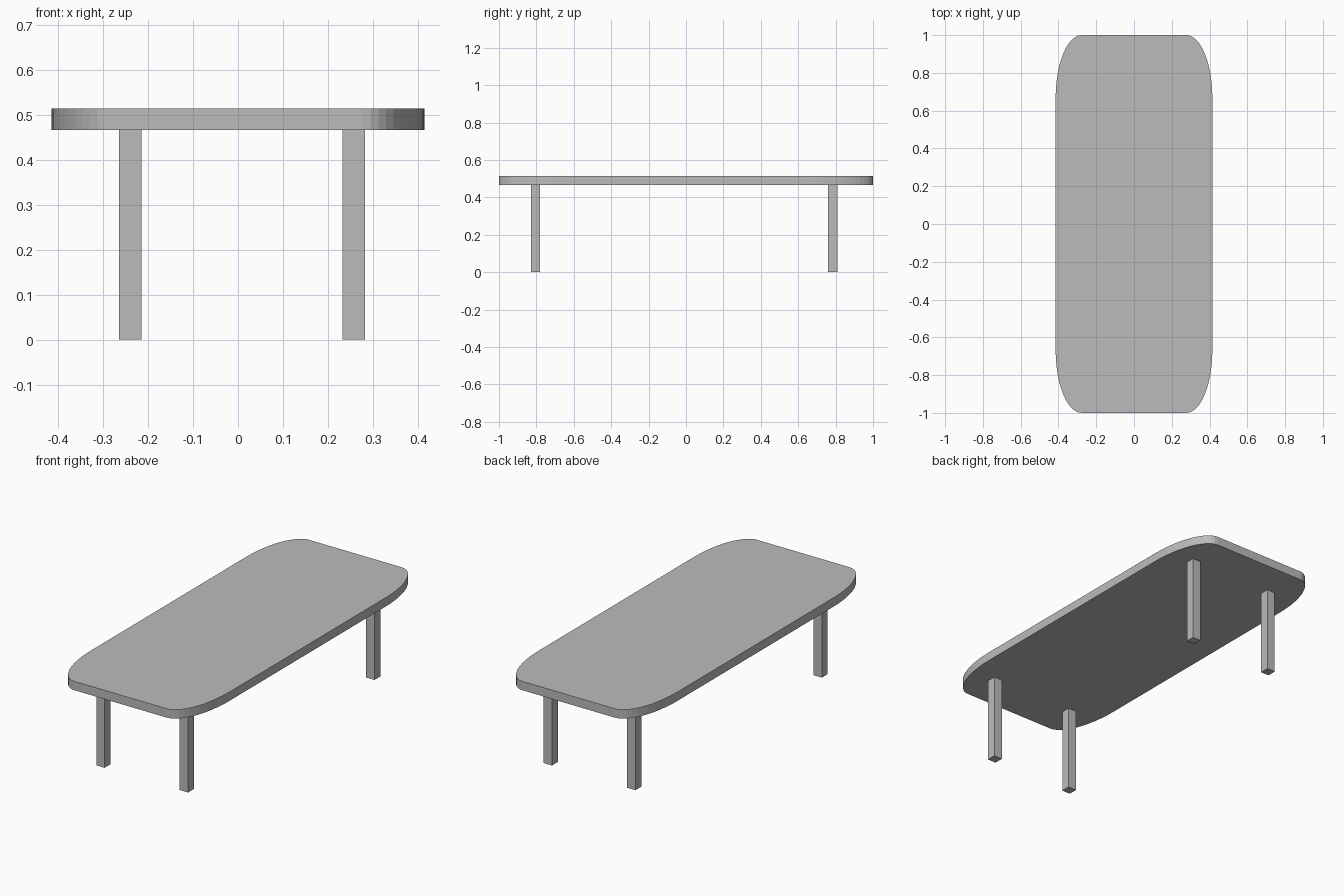
import bpy, bmesh, math

if "Cube" in bpy.data.objects:
    bpy.data.objects.remove(bpy.data.objects["Cube"])

grey = bpy.data.materials.new("plain grey")
grey.diffuse_color = (0.5, 0.5, 0.5, 1)
grey.use_nodes = True
grey.node_tree.nodes["Principled BSDF"].inputs["Base Color"].default_value = grey.diffuse_color


def add_object(name, bm):
    bmesh.ops.recalc_face_normals(bm, faces=bm.faces)
    mesh = bpy.data.meshes.new(name)
    bm.to_mesh(mesh)
    bm.free()
    mesh.materials.append(grey)
    obj = bpy.data.objects.new(name, mesh)
    bpy.context.collection.objects.link(obj)
    return obj


def extruded(name, outline, z0, z1):
    bm = bmesh.new()
    face = bm.faces.new([bm.verts.new((x, y, z0)) for x, y in outline])
    top = bmesh.ops.extrude_face_region(bm, geom=[face], use_keep_orig=True)
    verts = [v for v in top["geom"] if isinstance(v, bmesh.types.BMVert)]
    bmesh.ops.translate(bm, verts=verts, vec=(0, 0, z1 - z0))
    return add_object(name, bm)


# Table top: rectangle with stretched elliptical corners
HX, HY, RX, RY, SEG = 0.415, 1.0, 0.138, 0.333, 12
LEG_TOP, TOP = 0.467, 0.515
outline = []
for corner, (sx, sy) in enumerate([(1, 1), (-1, 1), (-1, -1), (1, -1)]):
    for i in range(SEG + 1):
        a = math.pi / 2 * (corner + i / SEG)
        outline.append((sx * (HX - RX) + RX * math.cos(a),
                        sy * (HY - RY) + RY * math.sin(a)))
extruded("table_top", outline, LEG_TOP, TOP)

# Four square legs, set slightly off centre
H = 0.025
for side, x in (("left", -0.24), ("right", 0.258)):
    for end, y in (("front", -0.805), ("back", 0.785)):
        square = [(x - H, y - H), (x + H, y - H), (x + H, y + H), (x - H, y + H)]
        extruded(f"{end}_{side}_leg", square, 0, LEG_TOP)
